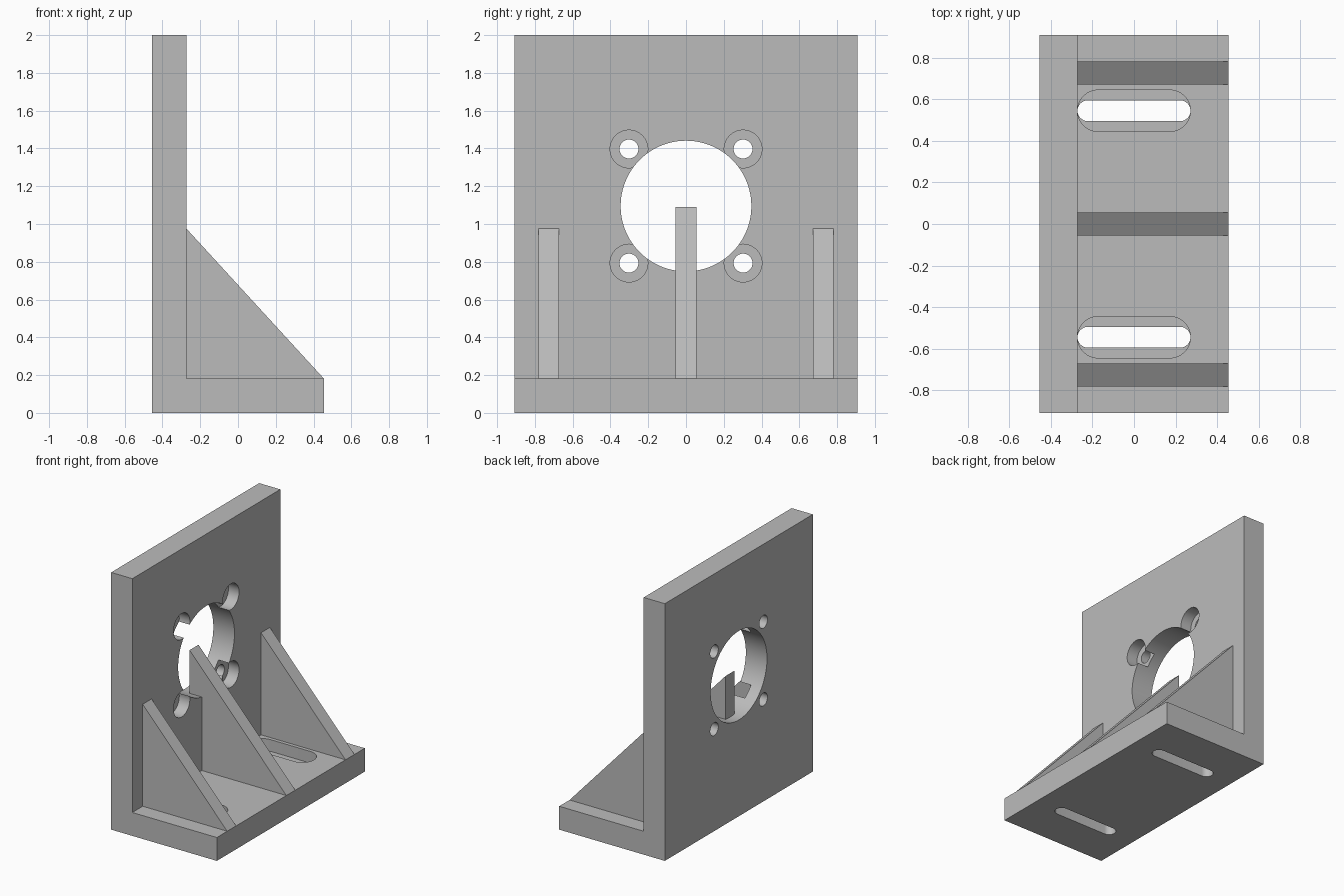
import bpy, bmesh, math
from mathutils import Vector

if "Cube" in bpy.data.objects:
    bpy.data.objects.remove(bpy.data.objects["Cube"], do_unlink=True)

X, Y, H = 0.4545, 0.909, 2.0      # half depth, half width, height
T = 0.1818                        # plate thickness
FACE = T - X                      # inner face of the upright plate

grey = bpy.data.materials.new("plain grey")
grey.use_nodes = True
colour = (0.5, 0.5, 0.5, 1)
grey.diffuse_color = colour
grey.node_tree.nodes["Principled BSDF"].inputs["Base Color"].default_value = colour


def prism(name, outline, extrude):
    """Extrude a closed outline of 3D points along a vector."""
    bm = bmesh.new()
    face = bm.faces.new([bm.verts.new(p) for p in outline])
    new = bmesh.ops.extrude_face_region(bm, geom=[face])["geom"]
    bmesh.ops.translate(bm, vec=Vector(extrude),
                        verts=[v for v in new if isinstance(v, bmesh.types.BMVert)])
    bmesh.ops.recalc_face_normals(bm, faces=bm.faces)
    mesh = bpy.data.meshes.new(name)
    bm.to_mesh(mesh)
    bm.free()
    mesh.materials.append(grey)
    ob = bpy.data.objects.new(name, mesh)
    bpy.context.collection.objects.link(ob)
    return ob


def cut(target, cutter):
    bpy.context.view_layer.objects.active = target
    mod = target.modifiers.new("cut", "BOOLEAN")
    mod.operation = "DIFFERENCE"
    mod.solver = "EXACT"
    mod.object = cutter
    bpy.ops.object.modifier_apply(modifier=mod.name)
    bpy.data.objects.remove(cutter, do_unlink=True)


def bore(target, y, z, r, x0, x1, n=48):
    """Round hole through the upright plate from x0 to x1."""
    ring = [(x0, y + r * math.cos(i * math.tau / n), z + r * math.sin(i * math.tau / n))
            for i in range(n)]
    cut(target, prism("bore_cutter", ring, (x1 - x0, 0, 0)))


def slot(target, y, r, z0, z1, half=0.272, n=16):
    """Round-ended slot in the base plate from z0 to z1."""
    ring = []
    for side in (1, -1):
        for i in range(n + 1):
            a = math.pi * (i / n - 0.5)
            ring.append((side * (half - r + r * math.cos(a)), y + side * r * math.sin(a), z0))
    cut(target, prism("slot_cutter", ring, (0, 0, z1 - z0)))


# L-shaped bracket body
profile = [(-X, 0), (X, 0), (X, T), (FACE, T), (FACE, H), (-X, H)]
body = prism("bracket_body", [(x, -Y, z) for x, z in profile], (0, 2 * Y, 0))

# Central opening and four counterbored bolt holes
CZ = 1.095
bore(body, 0, CZ, 0.346, -0.6, FACE + 0.05, 96)
for sy in (-1, 1):
    for sz in (-1, 1):
        y, z = sy * 0.302, CZ + sz * 0.302
        bore(body, y, z, 0.1, FACE - T / 2, FACE + 0.05)
        bore(body, y, z, 0.05, -0.6, FACE + 0.05)

# Two stepped mounting slots in the base
for sy in (-1, 1):
    slot(body, sy * 0.545, 0.1, T / 2, T + 0.05)
    slot(body, sy * 0.545, 0.05, -0.1, T + 0.05)

# Three triangular ribs, let into both plates
W = 0.109
rib = [(-0.378, 0.1), (-0.378, 1.09), (X, T), (0.44, 0.1)]
for name, y in (("right_rib", -0.727), ("middle_rib", 0), ("left_rib", 0.727)):
    prism(name, [(x, y - W / 2, z) for x, z in rib], (0, W, 0))

# Smooth hole walls, sharp plate edges
bpy.ops.object.select_all(action="DESELECT")
body.select_set(True)
bpy.context.view_layer.objects.active = body
bpy.ops.object.shade_smooth_by_angle(angle=math.radians(30))
